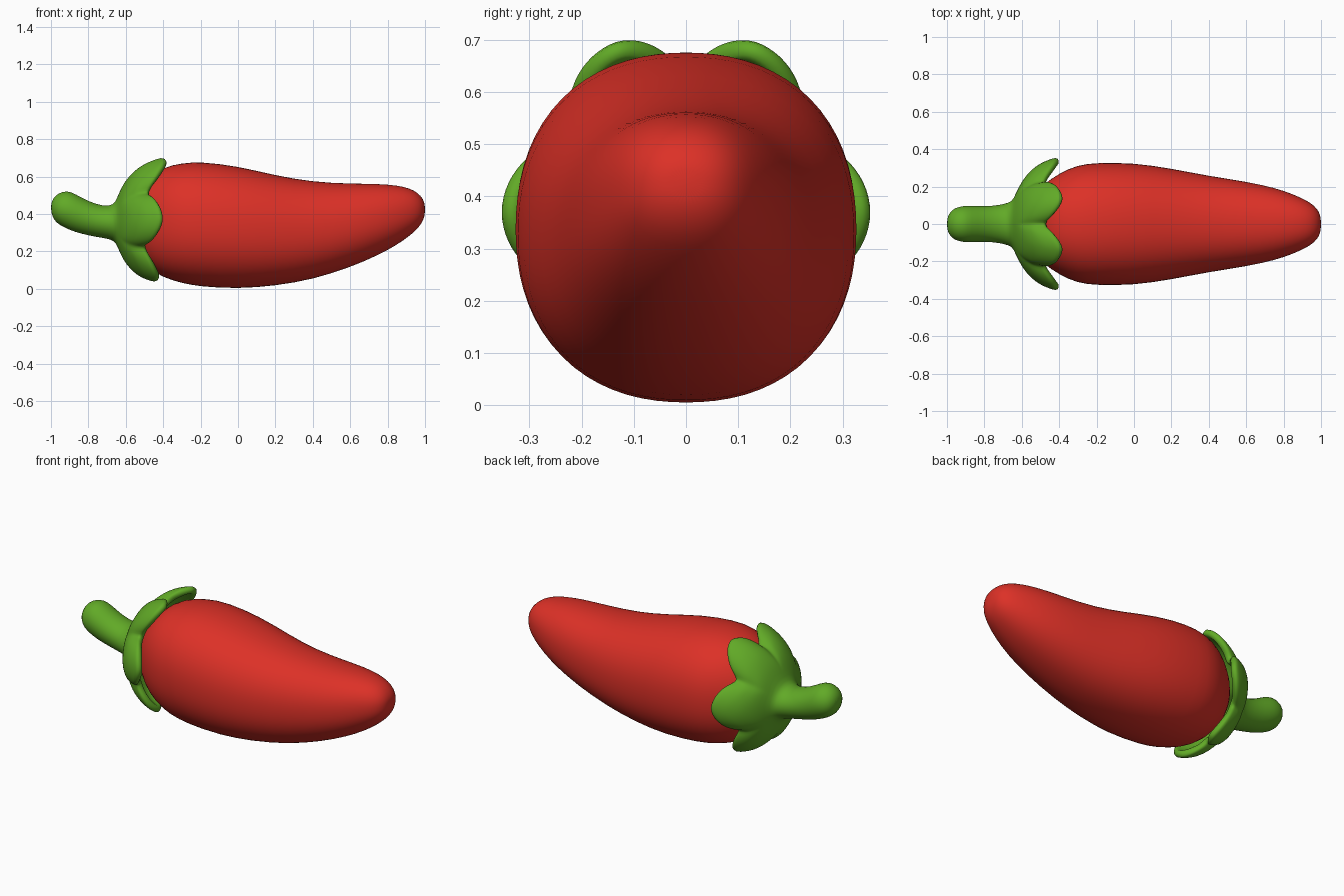
import bpy, math

if "Cube" in bpy.data.objects:
    bpy.data.objects.remove(bpy.data.objects["Cube"])


def material(name, rgb):
    m = bpy.data.materials.new(name)
    m.use_nodes = True
    m.diffuse_color = (*rgb, 1)
    m.node_tree.nodes["Principled BSDF"].inputs["Base Color"].default_value = (*rgb, 1)
    return m


def ring(station, angles, n):
    """Superellipse section across x from (x, top, bottom, half width)."""
    x, top, bottom, half = station
    mid, tall = (top + bottom) / 2, (top - bottom) / 2
    points = []
    for a in angles:
        c, s = math.cos(a), math.sin(a)
        k = (abs(c) ** n + abs(s) ** n) ** (-1 / n)
        points.append((x, half * k * c, mid + tall * k * s))
    return points


def loft(name, rings, mat, close_end):
    """Skin a row of rings running along +x."""
    count = len(rings[0])
    verts = [p for r in rings for p in r]
    faces = [tuple(reversed(range(count)))[::-1][::-1]]
    for i in range(len(rings) - 1):
        for j in range(count):
            k = (j + 1) % count
            a, b = i * count, (i + 1) * count
            faces.append((a + j, a + k, b + k, b + j))
    if close_end:
        start = (len(rings) - 1) * count
        faces.append(tuple(range(start, start + count)))
    mesh = bpy.data.meshes.new(name)
    mesh.from_pydata(verts, [], faces)
    mesh.materials.append(mat)
    mesh.polygons.foreach_set("use_smooth", [True] * len(mesh.polygons))
    obj = bpy.data.objects.new(name, mesh)
    bpy.context.collection.objects.link(obj)
    return obj


def interpolate(table, x):
    for (x0, r0), (x1, r1) in zip(table, table[1:]):
        if x <= x1:
            return r0 + (r1 - r0) * (x - x0) / (x1 - x0)
    return table[-1][1]


red = material("pepper red", (0.72, 0.03, 0.02))
green = material("stem green", (0.12, 0.4, 0.02))

# Fruit: stations of x, top, bottom, half width
body = [
    (-.57, .44, .27, .09), (-.54, .52, .19, .16), (-.48, .595, .11, .215),
    (-.4, .652, .06, .272), (-.3, .673, .03, .317), (-.2, .681, .011, .328),
    (0, .657, .0, .328), (.2, .607, .016, .297), (.4, .572, .05, .257),
    (.6, .563, .115, .227), (.75, .562, .18, .195), (.85, .554, .235, .16),
    (.92, .538, .285, .128), (.965, .512, .325, .098), (.99, .48, .365, .065),
    (1.0, .45, .4, .03)]
angles = [math.tau * i / 36 for i in range(36)]
pepper = loft("pepper_body", [ring(s, angles, 2.25) for s in body], red, True)
pepper.modifiers.new("smooth", "SUBSURF").levels = 1

# Angles of the six calyx lobes; offset is 0 on a lobe and 1 in a notch
lobes = [0, 66, 114, 180, 246, 294, 360]
steps = 14
columns = []
for a, b in zip(lobes, lobes[1:]):
    for i in range(steps):
        t = i / steps
        columns.append((math.radians(a + (b - a) * t), 1 - abs(1 - 2 * t)))

# Stem: same kind of stations
stem = [
    (-1, .455, .415, .025), (-.987, .487, .372, .06), (-.96, .512, .345, .085),
    (-.915, .526, .322, .097), (-.87, .508, .304, .097), (-.8, .467, .286, .094),
    (-.72, .442, .272, .1), (-.665, .446, .262, .115)]
rings = [ring(s, [a for a, _ in columns], 2) for s in stem]

# Calyx: a cup whose rim runs further forward on each lobe
cup = [(-.645, .13), (-.63, .175), (-.6, .23), (-.55, .29), (-.5, .325),
       (-.45, .347), (-.4, .36)]
for i in range(9):
    t = i / 8
    points = []
    for a, offset in columns:
        x = -.645 + t * (.24 - .09 * offset ** 1.6)
        r = interpolate(cup, x) * (1 - .2 * t * offset ** 2)
        dz = r * math.sin(a)
        points.append((x + .06 * t * dz, r * math.cos(a), .36 + .01 * t + dz))
    rings.append(points)
calyx = loft("stem_and_calyx", rings, green, False)
shell = calyx.modifiers.new("thickness", "SOLIDIFY")
shell.thickness = .04
shell.offset = -1
calyx.modifiers.new("smooth", "SUBSURF").levels = 1

for obj in (pepper, calyx):
    obj.modifiers["smooth"].render_levels = 1
